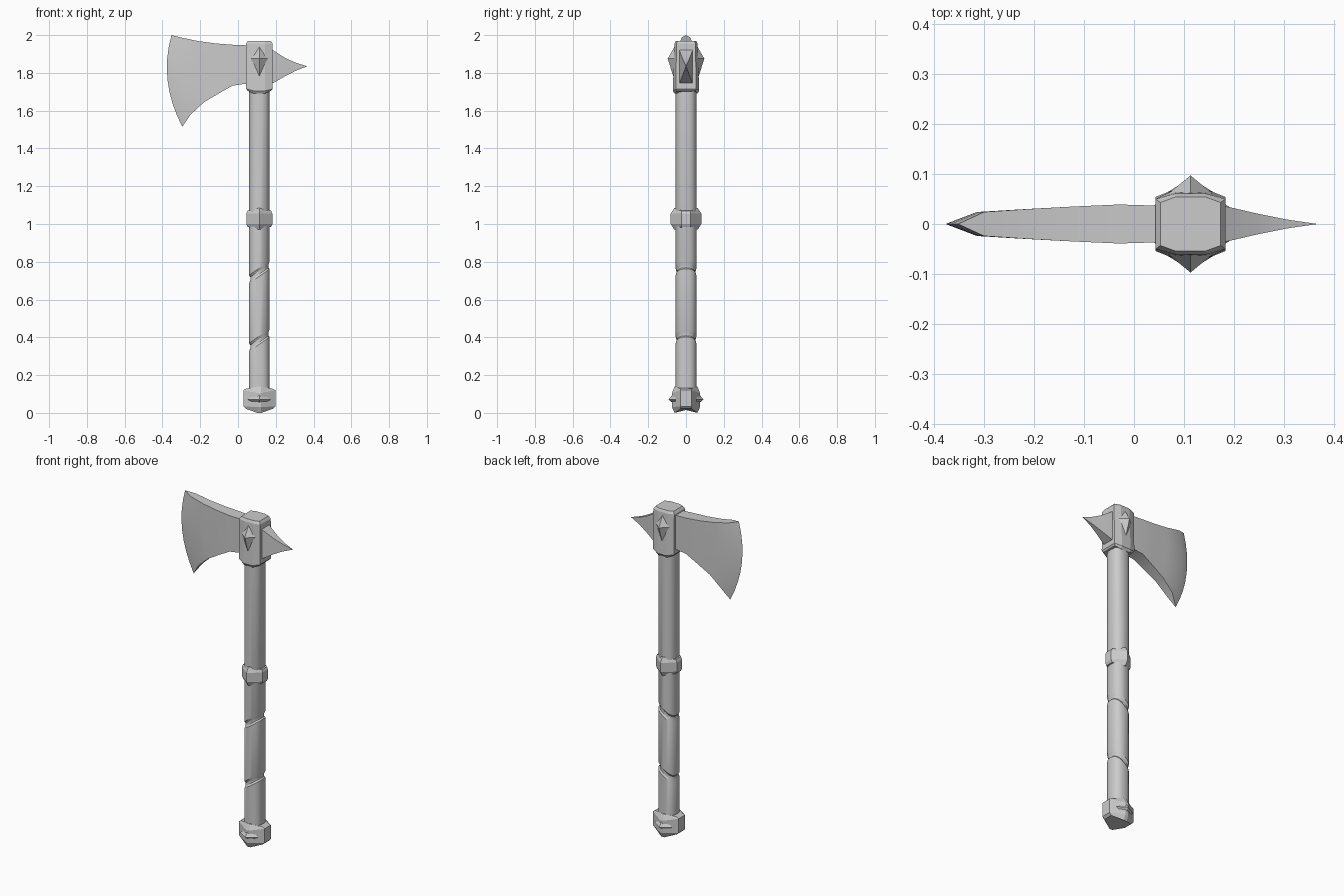
import bpy, bmesh, math
from mathutils import Vector

if "Cube" in bpy.data.objects:
    bpy.data.objects.remove(bpy.data.objects["Cube"], do_unlink=True)

AXIS = 0.113  # x position of the shaft

grey = bpy.data.materials.new("plain grey")
grey.use_nodes = True
colour = (0.6, 0.6, 0.6, 1)
grey.diffuse_color = colour
grey.node_tree.nodes["Principled BSDF"].inputs["Base Color"].default_value = colour


def loft(name, rings, angle=25):
    """Skin a row of closed rings and cap both ends."""
    bm = bmesh.new()
    rows = [[bm.verts.new(p) for p in ring] for ring in rings]
    n = len(rows[0])
    for a, b in zip(rows, rows[1:]):
        for i in range(n):
            j = (i + 1) % n
            bm.faces.new((a[i], a[j], b[j], b[i]))
    bm.faces.new(rows[0])
    bm.faces.new(rows[-1])
    bmesh.ops.remove_doubles(bm, verts=bm.verts[:], dist=0.0005)
    bmesh.ops.recalc_face_normals(bm, faces=bm.faces[:])
    mesh = bpy.data.meshes.new(name)
    bm.to_mesh(mesh)
    bm.free()
    mesh.materials.append(grey)
    obj = bpy.data.objects.new(name, mesh)
    bpy.context.collection.objects.link(obj)
    bpy.ops.object.select_all(action='DESELECT')
    obj.select_set(True)
    bpy.context.view_layer.objects.active = obj
    bpy.ops.object.shade_smooth_by_angle(angle=math.radians(angle))
    return obj


def band(hx, side_y, flat_x, point_y, side_z, point_z):
    """Ring with flat left and right sides and a raised front and back."""
    half = [(hx, -side_y, side_z), (hx, side_y, side_z),
            (flat_x, point_y, point_z), (-flat_x, point_y, point_z)]
    ring = half + [(-x, -y, z) for x, y, z in half]
    return [Vector((AXIS + x, y, z)) for x, y, z in ring]


def stud(name, z, width, up, down, base_y, tip_y):
    """Pointed four-sided stud on the front and the back."""
    for label, s in (("front", -1), ("back", 1)):
        outline = [(width, 0), (0, up), (-width, 0), (0, -down)]
        base = [Vector((AXIS + x, s * base_y, z + h)) for x, h in outline]
        tip = [Vector((AXIS, s * tip_y, z))] * 4
        loft(f"{name}_{label}", [base, tip], 5)


# Shaft: softly squared section with two slanted grooves
def shaft_ring(z, scale, tilt):
    ring = []
    for i in range(24):
        a = math.tau * i / 24
        x, y = (math.copysign(abs(f(a)) ** 0.8, f(a)) * 0.055 * scale
                for f in (math.cos, math.sin))
        ring.append(Vector((AXIS + x, y, z + tilt * x)))
    return ring


rings = [shaft_ring(0.08, 1, 0)]
for z in (0.385, 0.745):
    rings += [shaft_ring(z + dz, s, 0.7)
              for dz, s in ((-0.022, 1), (-0.01, 0.87), (0.008, 0.87), (0.022, 1))]
rings.append(shaft_ring(1.75, 1, 0))
loft("shaft", rings, 30)

# Middle collar
loft("middle_collar", [
    band(0.062, 0.025, 0, 0.062, 0.985, 0.970),
    band(0.069, 0.025, 0, 0.081, 1.000, 1.000),
    band(0.069, 0.025, 0, 0.081, 1.055, 1.055),
    band(0.062, 0.025, 0, 0.062, 1.070, 1.085)], 15)

# Pommel and its studs
loft("pommel", [
    band(0.072, 0.028, 0.01, 0.060, 0.022, 0.0),
    band(0.085, 0.030, 0.01, 0.074, 0.035, 0.030),
    band(0.085, 0.030, 0.01, 0.074, 0.120, 0.105),
    band(0.070, 0.028, 0.01, 0.060, 0.128, 0.140)], 15)
stud("pommel_stud", 0.07, 0.06, 0.05, 0.03, 0.055, 0.092)

# Head block and its studs
loft("head_block", [
    band(0.062, 0.048, 0.03, 0.060, 1.705, 1.690),
    band(0.070, 0.054, 0.03, 0.070, 1.715, 1.705),
    band(0.070, 0.050, 0.03, 0.061, 1.955, 1.955),
    band(0.060, 0.043, 0.03, 0.054, 1.970, 1.970)], 15)
stud("head_stud", 1.875, 0.045, 0.065, 0.115, 0.06, 0.097)


# Blade: columns from the block to the curved cutting edge
def column(top, bottom, bulge, thick, rows=8):
    top, bottom = Vector((top[0], 0, top[1])), Vector((bottom[0], 0, bottom[1]))
    line = [top.lerp(bottom, i / rows)
            + Vector((bulge * 4 * (i / rows) * (1 - i / rows), 0, 0))
            for i in range(rows + 1)]
    off = Vector((0, thick, 0))
    return [p - off for p in line] + [p + off for p in reversed(line)]


loft("blade", [
    column((0.07, 1.945), (0.07, 1.747), 0, 0.036),
    column((-0.03, 1.949), (-0.03, 1.732), 0, 0.039),
    column((-0.12, 1.956), (-0.10, 1.692), -0.005, 0.035),
    column((-0.21, 1.968), (-0.18, 1.645), -0.015, 0.030),
    column((-0.30, 1.987), (-0.25, 1.580), -0.035, 0.024),
    column((-0.352, 2.0), (-0.295, 1.515), -0.049, 0)], 35)

# Rear spike: concave four-sided point
loft("rear_spike", [
    [Vector((x, sy * y, 1.835 + h)) for sy, h in
     ((-1, up), (1, up), (1, -down), (-1, -down))]
    for x, y, up, down in ((0.17, 0.037, 0.095, 0.095), (0.19, 0.034, 0.082, 0.087),
                           (0.25, 0.020, 0.044, 0.052), (0.305, 0.009, 0.019, 0.024),
                           (0.367, 0, 0, 0))[:4]]
    + [[Vector((0.367, 0, 1.835))] * 4], 20)
